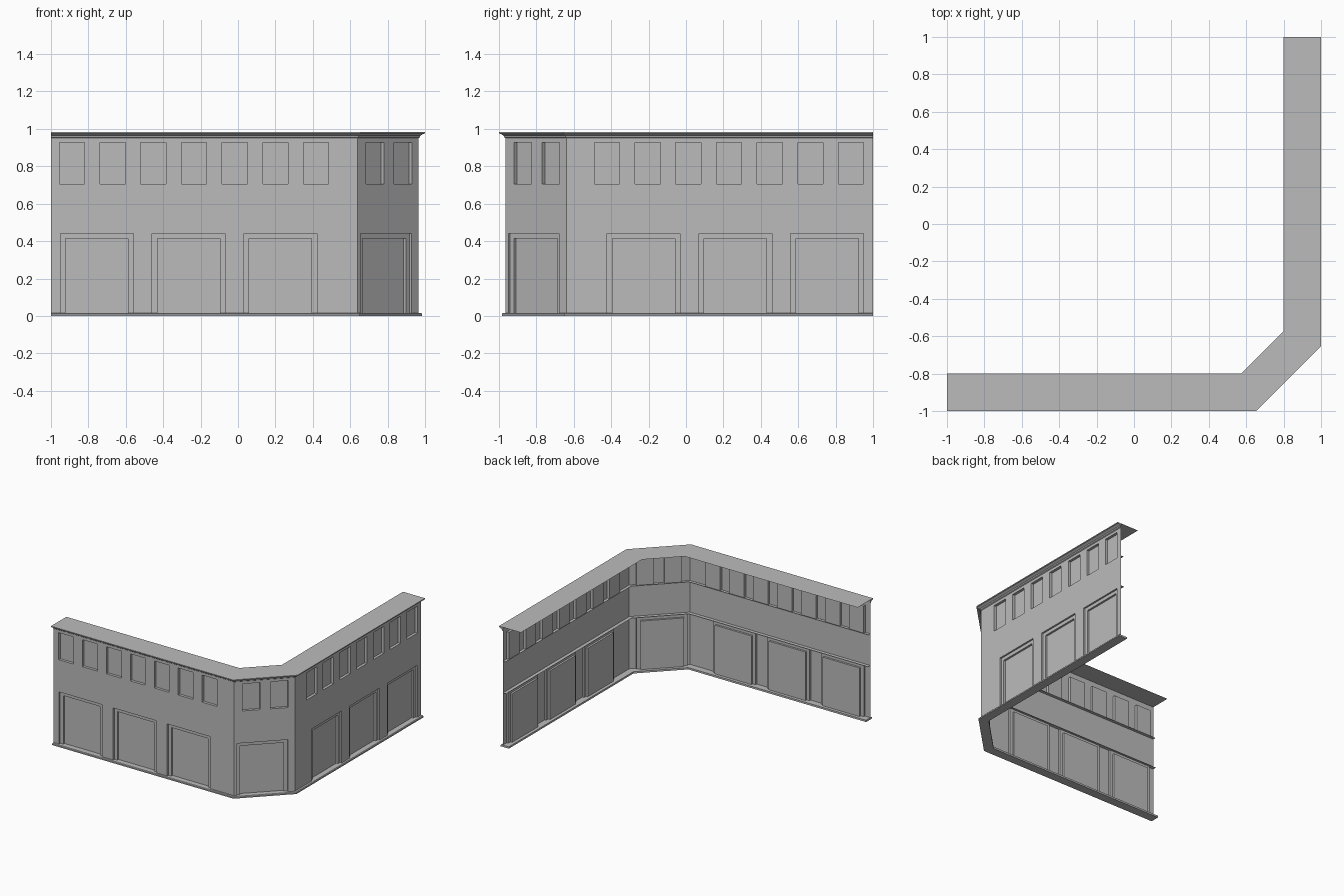
import bpy
import math
from mathutils import Vector

if "Cube" in bpy.data.objects:
    bpy.data.objects.remove(bpy.data.objects["Cube"])

# One plain stone colour for everything
stone = bpy.data.materials.new("plain_grey")
stone.use_nodes = True
grey = (0.5, 0.5, 0.5, 1)
stone.diffuse_color = grey
stone.node_tree.nodes["Principled BSDF"].inputs["Base Color"].default_value = grey

# Wall line: front wing, 45 degree corner, side wing
WALL, BEND, TOP, BASE = 0.965, 0.64, 0.983, 0.015
MITRE = math.tan(math.radians(22.5))


def make(name, verts, faces):
    mesh = bpy.data.meshes.new(name)
    mesh.from_pydata(verts, [], faces)
    mesh.materials.append(stone)
    mesh.update()
    obj = bpy.data.objects.new(name, mesh)
    bpy.context.collection.objects.link(obj)
    return obj


def wall_line(d):
    """Wall line in plan, moved outward by d with mitred bends."""
    w, b = WALL + d, BEND + d * MITRE
    return [(-1, -w), (b, -w), (w, -b), (w, 1)]


def sweep(name, profile, closed=True):
    """Run a profile of (outward, height) points along the wall line."""
    n = len(profile)
    verts = [(*wall_line(d)[k], z) for k in range(4) for d, z in profile]
    faces = []
    for k in range(3):
        for i in range(n if closed else n - 1):
            j = (i + 1) % n
            faces.append((k * n + i, k * n + j, (k + 1) * n + j, (k + 1) * n + i))
    if closed:
        faces += [tuple(range(n))[::-1], tuple(range(3 * n, 4 * n))]
    return make(name, verts, faces)


class Facade:
    """One straight wall with stepped recesses, in along/depth/height space."""

    def __init__(self, start, end):
        self.start = Vector((*start, 0))
        run = Vector((*end, 0)) - self.start
        self.length, self.u = run.length, run.normalized()
        self.inward = Vector((-self.u.y, self.u.x, 0))

    def point(self, u, depth, z):
        return self.start + self.u * u + self.inward * depth + Vector((0, 0, z))

    def wall(self, name, openings):
        us = sorted({0, self.length} | {v for o in openings for v in o[:2]})
        zs = sorted({BASE, TOP} | {v for o in openings for v in o[2:]})
        verts = [self.point(u, 0, z) for z in zs for u in us]
        faces, n = [], len(us)
        for r in range(len(zs) - 1):
            for c in range(n - 1):
                u, z = (us[c] + us[c + 1]) / 2, (zs[r] + zs[r + 1]) / 2
                if any(a < u < b and lo < z < hi for a, b, lo, hi in openings):
                    continue
                i = r * n + c
                faces.append((i, i + 1, i + n + 1, i + n))
        make(name, verts, faces)

    def recess(self, name, opening, steps, sill):
        """Rings of (inset, depth) closed by a flat panel."""
        a, b, lo, hi = opening
        verts, faces = [], []
        for inset, depth in steps:
            l, r, t = a + inset, b - inset, hi - inset
            verts += [self.point(u, depth, z)
                      for u, z in ((l, lo), (l, t), (r, t), (r, lo))]
        for k in range(0, 4 * (len(steps) - 1), 4):
            for i in range(4 if sill else 3):
                j = (i + 1) % 4
                faces.append((k + i, k + j, k + 4 + j, k + 4 + i))
        k = len(verts) - 4
        faces.append((k + 3, k + 2, k + 1, k))
        make(name, verts, faces)


DOOR_STEPS = [(0, 0), (0, 0.014), (0.028, 0.014), (0.028, 0.03)]
WINDOW_STEPS = [(0, 0), (0, 0.022)]
DOOR_TOP, SILL, HEAD = 0.442, 0.706, 0.928

line = wall_line(0)
# name, door starts, door width, window starts, window width
layout = [
    ("front", [0.05 + 0.491 * i for i in range(3)], 0.39,
     [0.045 + 0.2175 * i for i in range(7)], 0.135),
    ("corner", [0.021], 0.385, [0.064, 0.276], 0.133),
    ("side", [0.218 + 0.491 * i for i in range(3)], 0.39,
     [0.15 + 0.2175 * i for i in range(7)], 0.135),
]
for k, (label, door_us, door_w, window_us, window_w) in enumerate(layout):
    facade = Facade(line[k], line[k + 1])
    doors = [(u, u + door_w, BASE, DOOR_TOP) for u in door_us]
    windows = [(u, u + window_w, SILL, HEAD) for u in window_us]
    facade.wall(label + "_wall", doors + windows)
    for i, o in enumerate(doors):
        facade.recess(f"{label}_doorway_{i + 1}", o, DOOR_STEPS, False)
    for i, o in enumerate(windows):
        facade.recess(f"{label}_window_{i + 1}", o, WINDOW_STEPS, True)

# Plinth, cornice, roof strip and the two inner floor ledges
sweep("plinth", [(-0.055, 0), (0.02, 0), (0.02, 0.01), (0.015, BASE), (-0.055, BASE)])
sweep("cornice", [(0, 0.95), (0.007, 0.955), (0.01, 0.964), (0.025, 0.973),
                  (0.035, 0.975), (0.035, TOP), (0, TOP)])
sweep("roof_strip", [(0, TOP), (-0.165, TOP)], False)
sweep("lower_ledge", [(0, DOOR_TOP + 0.002), (-0.03, DOOR_TOP + 0.002)], False)
sweep("upper_ledge", [(0, SILL - 0.002), (-0.025, SILL - 0.002)], False)
